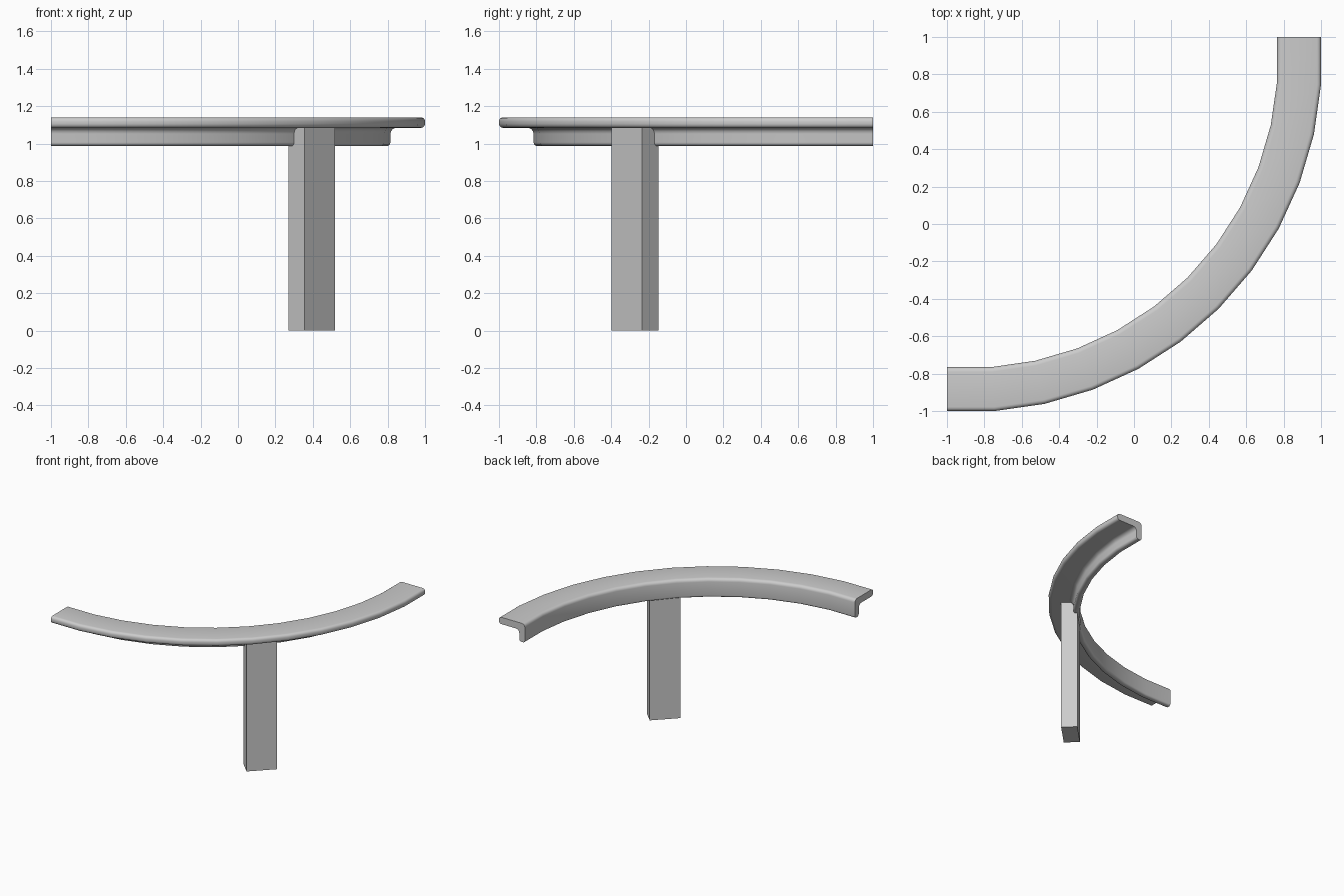
import bpy
import bmesh
import math
from mathutils import Vector

cube = bpy.data.objects.get("Cube")
if cube:
    bpy.data.objects.remove(cube, do_unlink=True)


def finish(bm, name):
    bmesh.ops.recalc_face_normals(bm, faces=bm.faces)
    mesh = bpy.data.meshes.new(name)
    bm.to_mesh(mesh)
    bm.free()
    obj = bpy.data.objects.new(name, mesh)
    bpy.context.collection.objects.link(obj)
    return obj


def rounded(corners, steps=4):
    """Round every (distance, height, radius) corner of a closed profile."""
    points = []
    for i, (d, z, radius) in enumerate(corners):
        here = Vector((d, z))
        before = (Vector(corners[i - 1][:2]) - here).normalized()
        after = (Vector(corners[(i + 1) % len(corners)][:2]) - here).normalized()
        center = here + (before + after) * radius
        for s in range(steps + 1):
            a = s / steps * math.pi / 2
            points.append(center - after * radius * math.cos(a) - before * radius * math.sin(a))
    return points


# Angled rail section: distance inward from the outer edge, height, corner radius
TOP, LEDGE, BOTTOM = 1.14, 1.084, 0.987
profile = rounded([
    (0.0, TOP, 0.022),
    (0.0, LEDGE, 0.022),
    (0.185, LEDGE, 0.032),
    (0.185, BOTTOM, 0.02),
    (0.235, BOTTOM, 0.016),
    (0.235, TOP, 0.026),
])

# Quarter-turn path with a short straight run at each end
SEGMENTS, STRAIGHT = 10, 0.255
turn = math.pi / 2 / (SEGMENTS + 1)
run = (2 - STRAIGHT) / sum(math.cos(turn * k) for k in range(1, SEGMENTS + 1))
point = Vector((-1, -1))
stations = [(point.copy(), 0.0, 1.0)]
for k in range(SEGMENTS + 2):
    heading = turn * k
    length = run if 0 < k <= SEGMENTS else STRAIGHT
    point += Vector((math.cos(heading), math.sin(heading))) * length
    if k <= SEGMENTS:
        stations.append((point.copy(), heading + turn / 2, 1 / math.cos(turn / 2)))
    else:
        stations.append((point.copy(), heading, 1.0))

# Curved rail, swept with mitred joints
bm = bmesh.new()
rings = []
for p, angle, stretch in stations:
    inward = Vector((-math.sin(angle), math.cos(angle))) * stretch
    rings.append([bm.verts.new((*(p + inward * d), z)) for d, z in profile])
count = len(profile)
for a, b in zip(rings, rings[1:]):
    for i in range(count):
        j = (i + 1) % count
        bm.faces.new((a[i], a[j], b[j], b[i]))
bm.faces.new(rings[0])
bm.faces.new(rings[-1])
rail = finish(bm, "curved_rail")
bpy.context.view_layer.objects.active = rail
rail.select_set(True)
bpy.ops.object.shade_smooth_by_angle(angle=math.radians(30))

# Rectangular post, set diagonally and let into the underside of the rail
POST_TOP = LEDGE + 0.004
bm = bmesh.new()
bmesh.ops.create_cube(bm, size=1)
bmesh.ops.scale(bm, vec=(0.231, 0.122, POST_TOP), verts=bm.verts)
post = finish(bm, "support_post")
post.location = (0.395, -0.273, POST_TOP / 2)
post.rotation_euler.z = math.radians(45)
